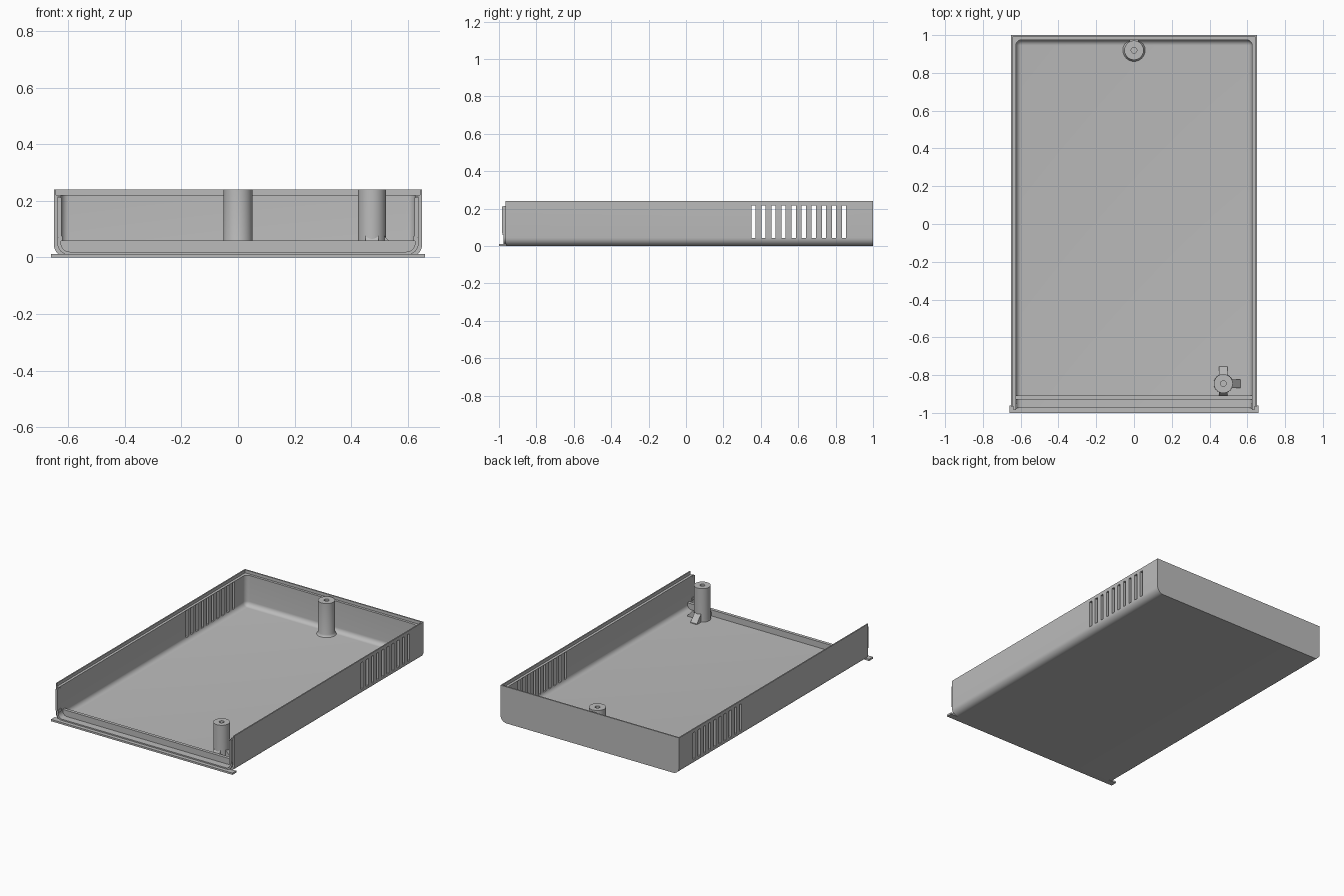
import bpy
import bmesh
import math
from mathutils import Matrix, Vector

cube = bpy.data.objects.get("Cube")
if cube:
    bpy.data.objects.remove(cube, do_unlink=True)

GREY = (0.5, 0.5, 0.5, 1)
mat = bpy.data.materials.new("plain grey")
mat.use_nodes = True
mat.diffuse_color = GREY
mat.node_tree.nodes["Principled BSDF"].inputs["Base Color"].default_value = GREY

W, BACK, FRONT, TOP = 0.65, 1.0, -0.965, 0.24
INNER, FLOOR = 0.625, 0.02


def finish(bm, name):
    bmesh.ops.recalc_face_normals(bm, faces=bm.faces)
    mesh = bpy.data.meshes.new(name)
    bm.to_mesh(mesh)
    bm.free()
    obj = bpy.data.objects.new(name, mesh)
    bpy.context.collection.objects.link(obj)
    mesh.materials.append(mat)
    return obj


def add_box(bm, lo, hi):
    lo, hi = Vector(lo), Vector(hi)
    m = Matrix.Translation((lo + hi) / 2) @ Matrix.Diagonal((*(hi - lo), 1))
    bmesh.ops.create_cube(bm, size=1, matrix=m)


def box(name, lo, hi, radius=0, rule=None):
    bm = bmesh.new()
    add_box(bm, lo, hi)
    if radius:
        edges = [e for e in bm.edges if rule(*[v.co for v in e.verts])]
        bmesh.ops.bevel(bm, geom=edges, offset=radius, segments=8,
                        profile=0.5, affect='EDGES')
    return finish(bm, name)


def activate(obj):
    bpy.ops.object.select_all(action='DESELECT')
    obj.select_set(True)
    bpy.context.view_layer.objects.active = obj


def smooth(obj):
    activate(obj)
    bpy.ops.object.shade_smooth_by_angle(angle=math.radians(30))


def cut(obj, cutter):
    activate(obj)
    mod = obj.modifiers.new("cut", 'BOOLEAN')
    mod.operation, mod.solver, mod.object = 'DIFFERENCE', 'EXACT', cutter
    bpy.ops.object.modifier_apply(modifier=mod.name)
    bpy.data.objects.remove(cutter, do_unlink=True)


def low_sides(a, b):
    return max(a.z, b.z) < 0.05 and abs(a.x - b.x) < 0.01


def cavity_edges(a, b):
    low = max(a.z, b.z) < 0.05 and max(a.y, b.y) > 0
    return low or min(a.y, b.y) > 0 and abs(a.z - b.z) > 0.1


# Open-fronted tray with rounded long edges, cavity and stepped rim
tray = box("tray", (-W, FRONT, 0), (W, BACK, TOP), 0.045, low_sides)
cut(tray, box("cavity", (-INNER, -1.3, FLOOR), (INNER, 0.975, 0.5),
              0.03, cavity_edges))
cut(tray, box("rim_step", (-0.642, -1.3, 0.22), (0.642, 0.991, 0.5)))

# Ventilation slots through both side walls
bm = bmesh.new()
for i in range(10):
    y = 0.361 + i * 0.0537
    add_box(bm, (-1, y - 0.011, 0.042), (1, y + 0.011, 0.218))
cut(tray, finish(bm, "slots"))
smooth(tray)

# Front tongue following the inside of the tray
tongue = box("front_tongue", (-0.638, -0.975, 0.01), (0.638, -0.95, 0.215),
             0.04, low_sides)
cut(tongue, box("tongue_cavity", (-INNER, -1.3, FLOOR), (INNER, -0.5, 0.5),
                0.03, low_sides))
smooth(tongue)

# Side tabs with small catches
for side, label in ((1, "left"), (-1, "right")):
    xs = sorted((side * 0.624, side * 0.638))
    box(label + "_tab", (xs[0], -0.985, 0.07), (xs[1], -0.95, 0.212))
    xs = sorted((side * 0.62, side * 0.634))
    box(label + "_catch", (xs[0], -0.98, 0.058), (xs[1], -0.95, 0.076))

# Front flange and floor ridge
box("front_flange", (-0.66, -1, 0), (0.66, -0.96, 0.012))
box("floor_ridge", (-0.63, -0.928, 0.01), (0.63, -0.907, 0.06))


def post(name, x, y, r, flare):
    # Hollow screw post spun around its axis
    profile = [(0, 0.1), (0.015, 0.1), (0.015, TOP), (r, TOP), (r, 0.036),
               (r + flare * 0.3, 0.026), (r + flare, FLOOR - 0.002)]
    bm = bmesh.new()
    verts = [bm.verts.new((px, 0, pz)) for px, pz in profile]
    edges = [bm.edges.new(p) for p in zip(verts, verts[1:])]
    bmesh.ops.spin(bm, geom=verts + edges, cent=(0, 0, 0), axis=(0, 0, 1),
                   angle=math.tau, steps=40)
    bmesh.ops.remove_doubles(bm, verts=bm.verts, dist=0.0001)
    obj = finish(bm, name)
    obj.location = (x, y, 0)
    smooth(obj)


def gusset(name, x, y, angle, reach, height):
    # Triangular brace leaning on a post
    bm = bmesh.new()
    tri = [(0.03, 0.015), (reach, 0.015), (reach, 0.025), (0.045, height),
           (0.03, height)]
    face = bm.faces.new([bm.verts.new((px, -0.023, pz)) for px, pz in tri])
    ext = bmesh.ops.extrude_face_region(bm, geom=[face])["geom"]
    bmesh.ops.translate(bm, vec=(0, 0.046, 0),
                        verts=[g for g in ext if isinstance(g, bmesh.types.BMVert)])
    obj = finish(bm, name)
    obj.location = (x, y, 0)
    obj.rotation_euler.z = math.radians(angle)


post("back_post", 0, 0.92, 0.051, 0.01)
gusset("back_post_brace", 0, 0.92, 90, 0.06, 0.07)
post("front_post", 0.473, -0.845, 0.05, 0.001)
for label, angle, reach in (("side", 0, 0.092), ("rear", 90, 0.09),
                            ("front", -90, 0.07)):
    gusset("front_post_" + label + "_brace", 0.473, -0.845, angle, reach, 0.075)
